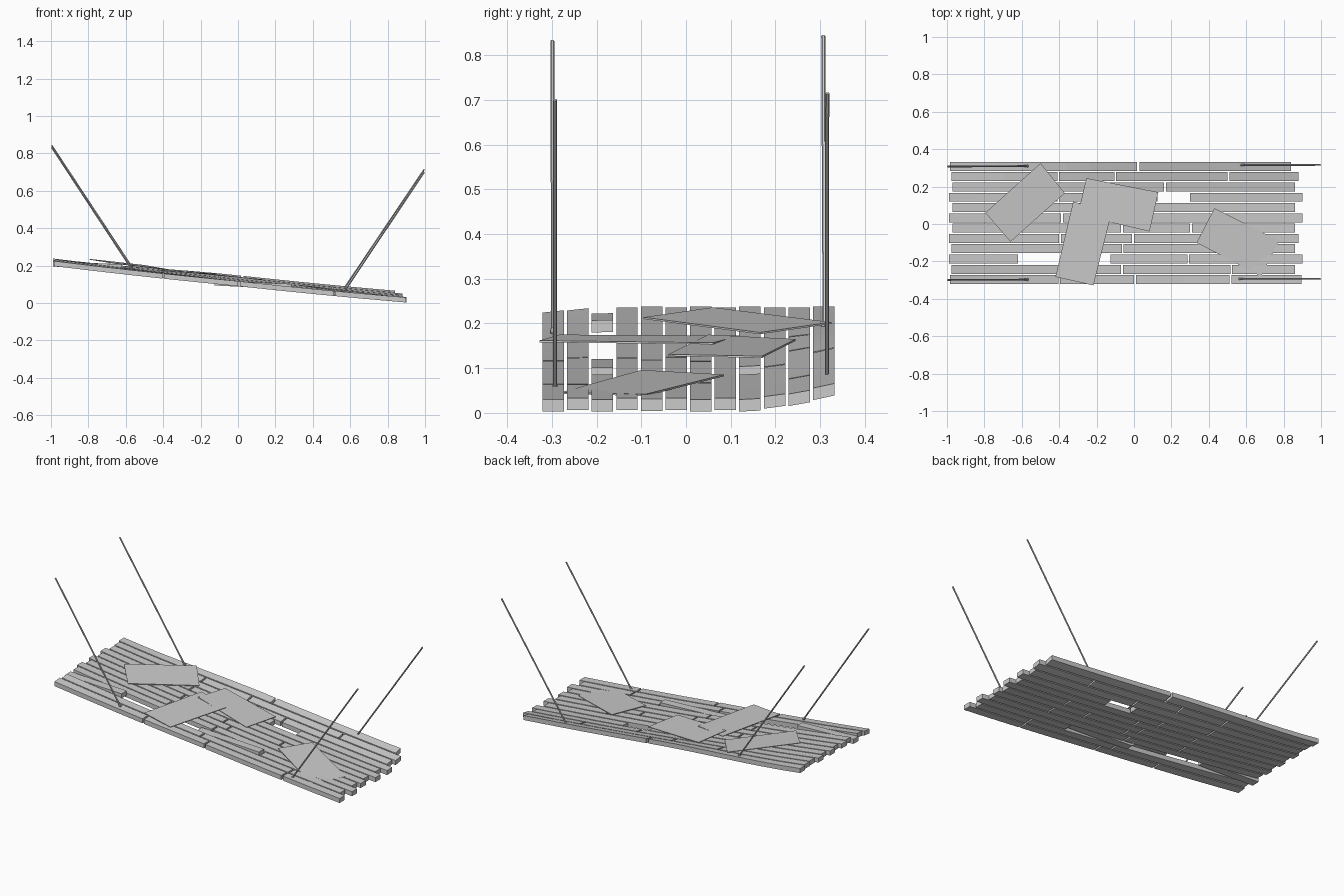
import bpy, bmesh, math
from mathutils import Vector

if "Cube" in bpy.data.objects:
    bpy.data.objects.remove(bpy.data.objects["Cube"])


def make_object(name, bm):
    bmesh.ops.recalc_face_normals(bm, faces=bm.faces)
    me = bpy.data.meshes.new(name)
    bm.to_mesh(me)
    bm.free()
    ob = bpy.data.objects.new(name, me)
    bpy.context.collection.objects.link(ob)
    return ob


def deck_z(x, y):
    """Underside height of the sagging, slightly twisted deck."""
    z = 0.090 - 0.109 * x + 0.0135 * x * x
    t = min(max((x + 1) / 1.0, 0), 1)
    z += 0.026 * (max(0, y - 0.13) / 0.18) ** 1.5 * t * t * (3 - 2 * t)
    z -= 0.011 * (1 - t) * max(0, -y - 0.2) / 0.1
    return z


# Plank: box section swept along the deck, with optional lift at each end
def plank(bm, y, x0, x1, lift0=0.0, lift1=0.0, w=0.048, th=0.027):
    n = max(2, round((x1 - x0) / 0.13))
    rings = []
    for i in range(n + 1):
        t = i / n
        x = x0 + (x1 - x0) * t
        dz = lift0 + (lift1 - lift0) * t
        ring = []
        for sy, h in ((-1, 0), (1, 0), (1, th), (-1, th)):
            yy = y + sy * w / 2
            ring.append(bm.verts.new((x, yy, deck_z(x, yy) + dz + h)))
        rings.append(ring)
    for a, b in zip(rings, rings[1:]):
        for k in range(4):
            bm.faces.new((a[k], a[(k + 1) % 4], b[(k + 1) % 4], b[k]))
    bm.faces.new(rings[0])
    bm.faces.new(rings[-1])


# Rows front to back, each a list of (start, end, lift at start, lift at end)
rows = [
    [(-.985, -.405), (-.395, 0), (.01, .51), (.52, .895)],
    [(-.975, -.07), (-.06, .515), (.525, .86)],
    [(-.99, -.62, -.015, .018), (-.125, .285, -.01, .015), (.295, .90)],
    [(-.975, -.065), (-.055, .86)],
    [(-.99, -.40), (-.39, -.01), (0, .50), (.51, .88)],
    [(-.97, -.07), (-.06, .30), (.31, .86)],
    [(-.99, -.39), (-.38, .01), (.02, .48), (.49, .90)],
    [(-.97, -.11), (-.10, .86)],
    [(-.99, -.41), (-.40, .125), (.30, .90)],
    [(-.97, .16), (.17, .86)],
    [(-.975, -.41), (-.40, -.105), (-.095, .50), (.51, .88)],
    [(-.985, .015), (.03, .84)],
]
for i, row in enumerate(rows):
    bm = bmesh.new()
    for p in row:
        plank(bm, -0.297 + 0.055 * i, *p)
    make_object(f"plank_row_{i + 1}", bm)

# Loose thin sheets lying on the deck
sheets = [
    [(-.50, .325, .203), (-.37, .165, .18), (-.66, -.095, .214), (-.795, .06, .236)],
    [(-.255, .245, .165), (.13, .17, .127), (.083, -.04, .131), (-.30, .05, .175)],
    [(-.325, .12, .173), (-.12, .06, .157), (-.217, -.328, .162), (-.42, -.283, .175)],
    [(.43, .085, .086), (.775, -.09, .042), (.68, -.28, .046), (.335, -.10, .096)],
]
for i, corners in enumerate(sheets):
    bm = bmesh.new()
    top = [bm.verts.new(c) for c in corners]
    low = [bm.verts.new((x, y, z - .004)) for x, y, z in corners]
    bm.faces.new(top)
    bm.faces.new(low[::-1])
    for k in range(4):
        j = (k + 1) % 4
        bm.faces.new((top[k], top[j], low[j], low[k]))
    make_object(f"loose_sheet_{i + 1}", bm)


# Ropes: straight six-sided cords ending in a small knot on the deck
def rope(name, foot, end, r=0.0045):
    foot, end = Vector(foot), Vector(end)
    d = end - foot
    bm = bmesh.new()
    cord = bmesh.ops.create_cone(bm, cap_ends=True, segments=6, radius1=r, radius2=r, depth=d.length)
    rot = Vector((0, 0, 1)).rotation_difference(d).to_matrix()
    bmesh.ops.rotate(bm, verts=cord["verts"], matrix=rot)
    bmesh.ops.translate(bm, verts=cord["verts"], vec=(foot + end) / 2)
    knot = bmesh.ops.create_uvsphere(bm, u_segments=8, v_segments=5, radius=0.008)
    bmesh.ops.translate(bm, verts=knot["verts"], vec=foot)
    make_object(name, bm)


rope("rope_front_left", (-.57, -.297, .183), (-.996, -.299, .832))
rope("rope_back_left", (-.57, .310, .197), (-.996, .307, .843))
rope("rope_front_right", (.565, -.293, .056), (.996, -.293, .70))
rope("rope_back_right", (.565, .315, .075), (.996, .316, .715))
